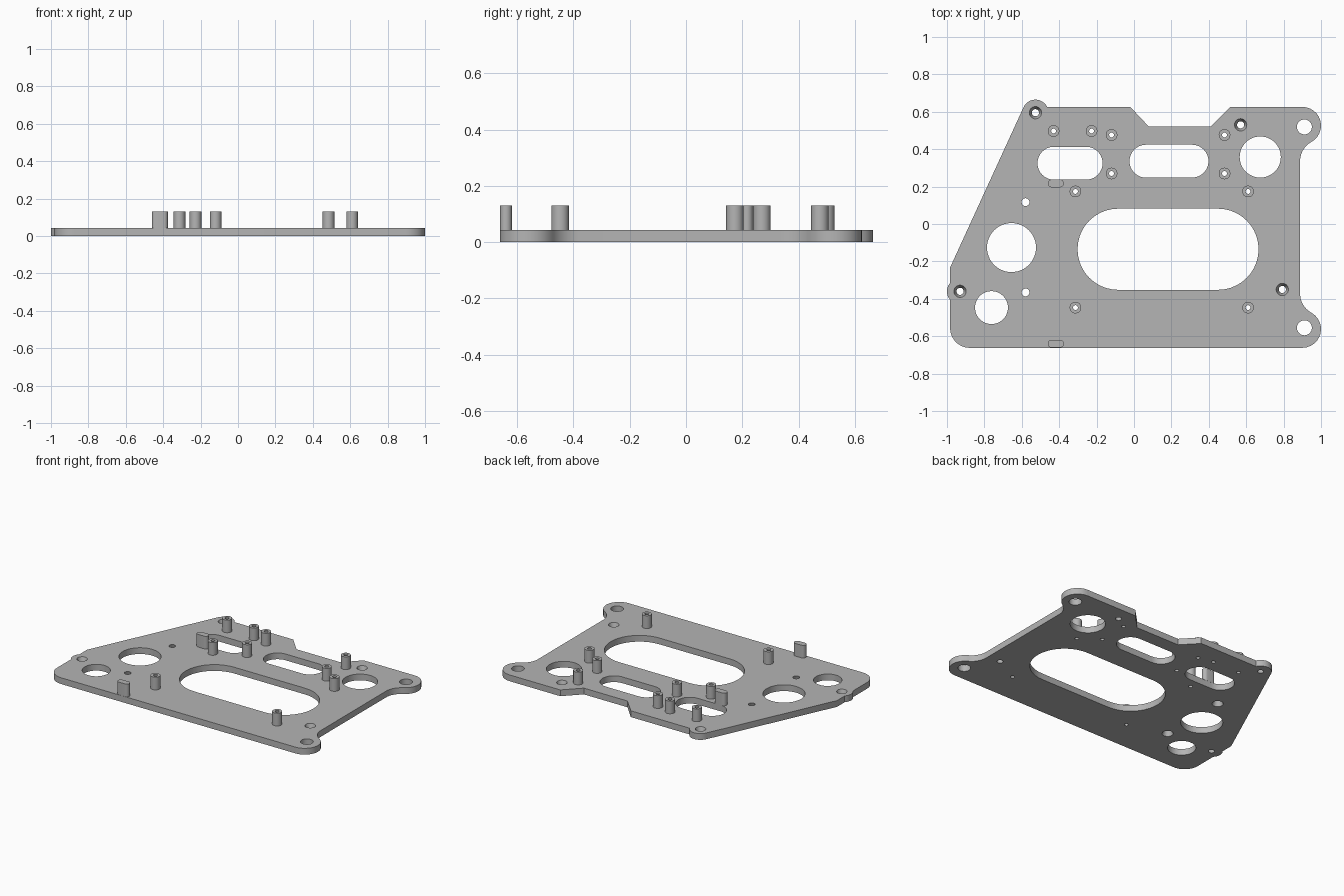
import bpy
import bmesh
from math import sin, cos, radians, atan2, degrees

cube = bpy.data.objects.get("Cube")
if cube:
    bpy.data.objects.remove(cube, do_unlink=True)

PLATE_TOP = 0.043
POST_TOP = 0.13

grey = bpy.data.materials.new("plain grey")
grey.use_nodes = True
grey.diffuse_color = (0.46, 0.46, 0.46, 1)
grey.node_tree.nodes["Principled BSDF"].inputs["Base Color"].default_value = (0.46, 0.46, 0.46, 1)


def arc(x, y, r, start, end, steps=12):
    """Points along an arc, angles in degrees."""
    angles = [radians(start + (end - start) * i / steps) for i in range(steps + 1)]
    return [(x + r * cos(a), y + r * sin(a)) for a in angles]


def circle(x, y, r, steps=32):
    return arc(x, y, r, 0, 360, steps)[:-1]


def slot(x, y, half_length, r, steps=20):
    d = half_length - r
    return arc(x + d, y, r, -90, 90, steps) + arc(x - d, y, r, 90, 270, steps)


def solid(name, loops, z0, z1):
    """Prism with holes; each loop is a (bottom outline, top outline) pair."""
    bm = bmesh.new()
    caps = ([], [])
    for low, high in loops:
        rings = [[bm.verts.new((x, y, z)) for x, y in pts]
                 for pts, z in ((low, z0), (high, z1))]
        n = len(low)
        for ring, cap in zip(rings, caps):
            cap += [bm.edges.new((ring[i], ring[(i + 1) % n])) for i in range(n)]
        for i in range(n):
            j = (i + 1) % n
            bm.faces.new((rings[0][i], rings[0][j], rings[1][j], rings[1][i]))
    for cap, nz in zip(caps, (-1, 1)):
        bmesh.ops.triangle_fill(bm, use_beauty=True, edges=cap, normal=(0, 0, nz))
    bmesh.ops.recalc_face_normals(bm, faces=bm.faces)
    mesh = bpy.data.meshes.new(name)
    bm.to_mesh(mesh)
    bm.free()
    mesh.materials.append(grey)
    obj = bpy.data.objects.new(name, mesh)
    bpy.context.collection.objects.link(obj)
    bpy.ops.object.select_all(action="DESELECT")
    obj.select_set(True)
    bpy.context.view_layer.objects.active = obj
    bpy.ops.object.shade_smooth_by_angle(angle=radians(30))
    return obj


def straight(pts):
    return pts, pts


# Plate outline, counter-clockwise from the bottom left corner
EAR_X, EAR_R, NECK_X, NECK_R = 0.9, 0.1, 1.005, 0.117
lean = degrees(atan2(0.19, 0.105))
outline = arc(-0.878, -0.557, 0.105, 180, 270)
outline += arc(EAR_X, -0.562, EAR_R, -90, lean)
outline += arc(NECK_X, -0.372, NECK_R, 180 + lean, 180)[1:]
outline += arc(NECK_X, 0.336, NECK_R, 180, 180 - lean)
outline += arc(EAR_X, 0.526, EAR_R, -lean, 90)[1:]
outline += [(0.515, 0.626), (0.41, 0.52), (0.08, 0.52), (-0.02, 0.626)]
outline += arc(-0.527, 0.595, 0.07, 26, 156)
outline += [(-0.983, -0.232)]
outline += arc(-0.93, -0.36, 0.07, 139, 221)

standoffs = [(-0.43, 0.497), (-0.227, 0.497), (-0.12, 0.476), (-0.12, 0.27),
             (0.484, 0.476), (0.484, 0.27)]
standoffs += [(x, y) for x in (-0.313, 0.61) for y in (0.174, -0.447)]

# Windows and round openings
loops = [straight(outline),
         straight(slot(0.182, -0.135, 0.484, 0.217)),
         straight(slot(-0.342, 0.325, 0.174, 0.088)),
         straight(slot(0.187, 0.336, 0.211, 0.088))]
for x, y, r in ((0.675, 0.358, 0.11), (-0.655, -0.126, 0.131), (-0.762, -0.447, 0.088),
                (0.911, 0.519, 0.04), (0.911, -0.555, 0.04)):
    loops.append(straight(circle(x, y, r, 48)))

# Screw holes countersunk from above, then from below
for x, y in ((-0.527, 0.595), (0.57, 0.53), (-0.93, -0.36), (0.793, -0.35)):
    loops.append((circle(x, y, 0.019), circle(x, y, 0.033)))
for y in (0.117, -0.366):
    loops.append((circle(-0.58, y, 0.035), circle(-0.58, y, 0.021)))

# Bores continuing below the standoffs
loops += [straight(circle(x, y, 0.013, 20)) for x, y in standoffs]
solid("base_plate", loops, 0, PLATE_TOP)

# Hollow standoffs
for i, (x, y) in enumerate(standoffs, 1):
    solid(f"standoff_{i}", [straight(circle(x, y, 0.031)), straight(circle(x, y, 0.013, 20))],
          PLATE_TOP, POST_TOP)

# Rounded locating tabs
for name, y in (("back_tab", 0.217), ("front_tab", -0.64)):
    solid(name, [straight(slot(-0.418, y, 0.043, 0.021, 12))], PLATE_TOP, POST_TOP)
